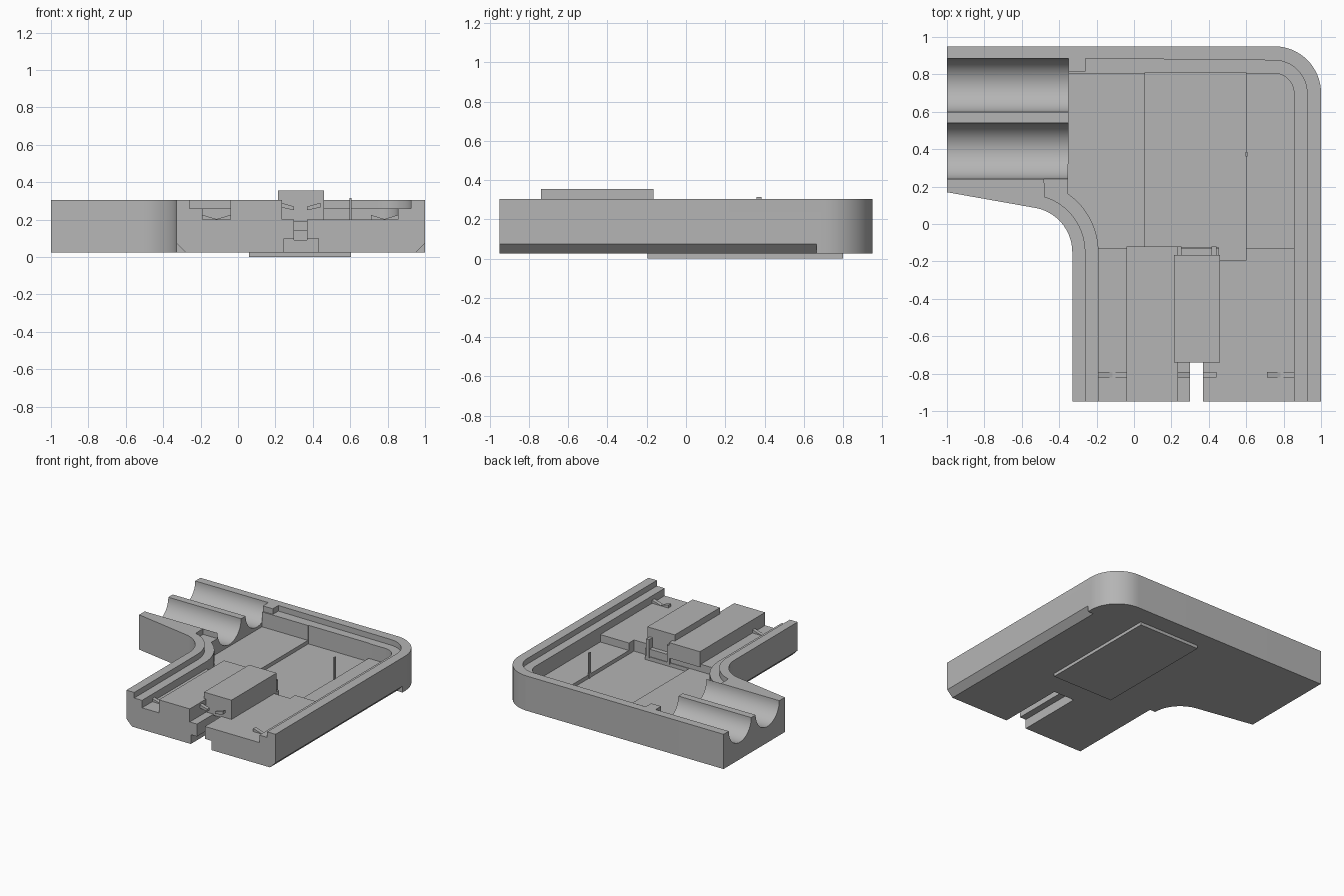
import bpy, bmesh
from math import sin, cos, radians
from mathutils import Vector

cube = bpy.data.objects.get("Cube")
if cube:
    bpy.data.objects.remove(cube, do_unlink=True)

grey = bpy.data.materials.new("plain_grey")
grey.use_nodes = True
grey.diffuse_color = (0.46, 0.46, 0.46, 1)
grey.node_tree.nodes["Principled BSDF"].inputs["Base Color"].default_value = (0.46, 0.46, 0.46, 1)


def prism(name, outline, low, high, axis="z"):
    """Extrude an outline along an axis: xy along z, xz along y, yz along x."""
    place = {"z": lambda a, b: (a, b, low), "y": lambda a, b: (a, low, b),
             "x": lambda a, b: (low, a, b)}[axis]
    move = {"z": (0, 0, 1), "y": (0, 1, 0), "x": (1, 0, 0)}[axis]
    bm = bmesh.new()
    face = bm.faces.new([bm.verts.new(place(a, b)) for a, b in outline])
    ext = bmesh.ops.extrude_face_region(bm, geom=[face])
    new = [v for v in ext["geom"] if isinstance(v, bmesh.types.BMVert)]
    bmesh.ops.translate(bm, verts=new, vec=Vector(move) * (high - low))
    bmesh.ops.recalc_face_normals(bm, faces=bm.faces)
    mesh = bpy.data.meshes.new(name)
    bm.to_mesh(mesh)
    bm.free()
    mesh.materials.append(grey)
    obj = bpy.data.objects.new(name, mesh)
    bpy.context.collection.objects.link(obj)
    return obj


def box(name, x0, x1, y0, y1, z0, z1):
    return prism(name, [(x0, y0), (x1, y0), (x1, y1), (x0, y1)], z0, z1)


def arc(cx, cy, r, start, end, steps=16):
    angles = [radians(start + (end - start) * i / steps) for i in range(steps + 1)]
    return [(cx + r * cos(a), cy + r * sin(a)) for a in angles]


def carve(target, cutters):
    for cutter in cutters:
        mod = target.modifiers.new("cut", "BOOLEAN")
        mod.operation, mod.solver, mod.object = "DIFFERENCE", "EXACT", cutter
        bpy.context.view_layer.update()
        graph = bpy.context.evaluated_depsgraph_get()
        mesh = bpy.data.meshes.new_from_object(target.evaluated_get(graph))
        target.modifiers.clear()
        target.data = mesh
        bpy.data.objects.remove(cutter, do_unlink=True)


BOTTOM, TOP, FRONT = 0.025, 0.305, -0.95
OVER, OUT = 0.5, -1.1
LIP, FLOOR, WELL = 0.26, 0.2, 0.14


def outer_corner(r):
    return arc(0.75, 0.7, r, 0, 90)


def inner_bend(r, start, end):
    return arc(-0.57, -0.15, r, start, end)


# Elbow shaped housing
housing = prism("housing", [(-0.33, FRONT), (1, FRONT)] + outer_corner(0.25)
                + [(-1, 0.95), (-1, 0.17)] + inner_bend(0.24, 82, 0), BOTTOM, TOP)

# Stepped lip, rear well and shallower front floor
lip = prism("lip_cutter", [(-0.26, OUT), (0.925, OUT)] + outer_corner(0.175)
            + [(-0.26, 0.875 + 0.01), (-0.26, 0.815), (-0.35, 0.815), (-0.35, 0.24), (-0.48, 0.24)]
            + inner_bend(0.31, 73, 0), LIP, OVER)
well = prism("well_cutter", [(-0.19, -0.13), (0.855, -0.13)] + outer_corner(0.105)
             + [(-0.35, 0.805)] + inner_bend(0.38, 55, 5), WELL, OVER)
floor = box("floor_cutter", -0.19, 0.855, OUT, -0.12, FLOOR, OVER)

# Rectangular window recess in the well
window = prism("window_cutter", [(0.06, -0.125), (0.455, -0.125), (0.455, -0.195),
                                 (0.6, -0.195), (0.6, 0.81), (0.06, 0.81)], 0.11, OVER)

# Two round cable channels
channels = [prism("channel_cutter", arc(y, TOP, r, 180, 360, 32) + [(y + r, OVER), (y - r, OVER)],
                  OUT, -0.349, "x") for y, r in ((0.391, 0.15), (0.741, 0.143))]

# Stepped slot at the front and chamfers along the lower edges
slot = box("slot_cutter", 0.3, 0.37, OUT, -0.19, 0.09, 0.24)
slot_base = box("slot_base_cutter", 0.245, 0.43, OUT, -0.4, -0.1, 0.1)
chamfers = [prism("chamfer_cutter", [(x - s * 0.05, BOTTOM), (x, 0.075), (x + s * 0.1, 0.075),
                                     (x + s * 0.1, -0.1), (x - s * 0.05, -0.1)], OUT, end, "y")
            for x, s, end in ((1, 1, 0.665), (-0.33, -1, -0.15))]
carve(housing, [lip, well, floor, window] + channels + [slot, slot_base] + chamfers)

# Raised block beside the slot, and the slider box above it
box("side_block", -0.04, 0.235, FRONT, -0.12, FLOOR - 0.02, TOP)
slider = box("slider_box", 0.215, 0.46, -0.74, -0.165, FLOOR - 0.01, 0.355)
box("slider_rear_web", 0.25, 0.415, -0.2, -0.16, WELL, FLOOR)
for x in (0.23, 0.415):
    box("slider_rear_tab", x, x + 0.025, -0.17, -0.12, WELL - 0.01, 0.28)

# Small ribs and teeth near the front opening
for x0, x1 in ((-0.19, -0.04), (0.71, 0.855)):
    mid = (x0 + x1) / 2
    prism("retaining_rib", [(x0, 0.195), (x1, 0.195), (x1, 0.225), (mid, 0.203), (x0, 0.225)],
          -0.82, -0.79, "y")
for root, tip in ((0.23, 0.3), (0.44, 0.37)):
    prism("slot_tooth", [(root, 0.265), (tip, 0.25), (tip, 0.27), (root, 0.29)], -0.82, -0.79, "y")

# Thin upright pin and the panel beneath the housing
box("upright_pin", 0.595, 0.606, 0.36, 0.385, 0.105, 0.315)
box("bottom_panel", 0.06, 0.605, -0.195, 0.8, 0, 0.03)

# Smooth the round surfaces, keep the edges crisp
bpy.ops.object.select_all(action="DESELECT")
housing.select_set(True)
bpy.context.view_layer.objects.active = housing
bpy.ops.object.shade_smooth_by_angle(angle=radians(30))
